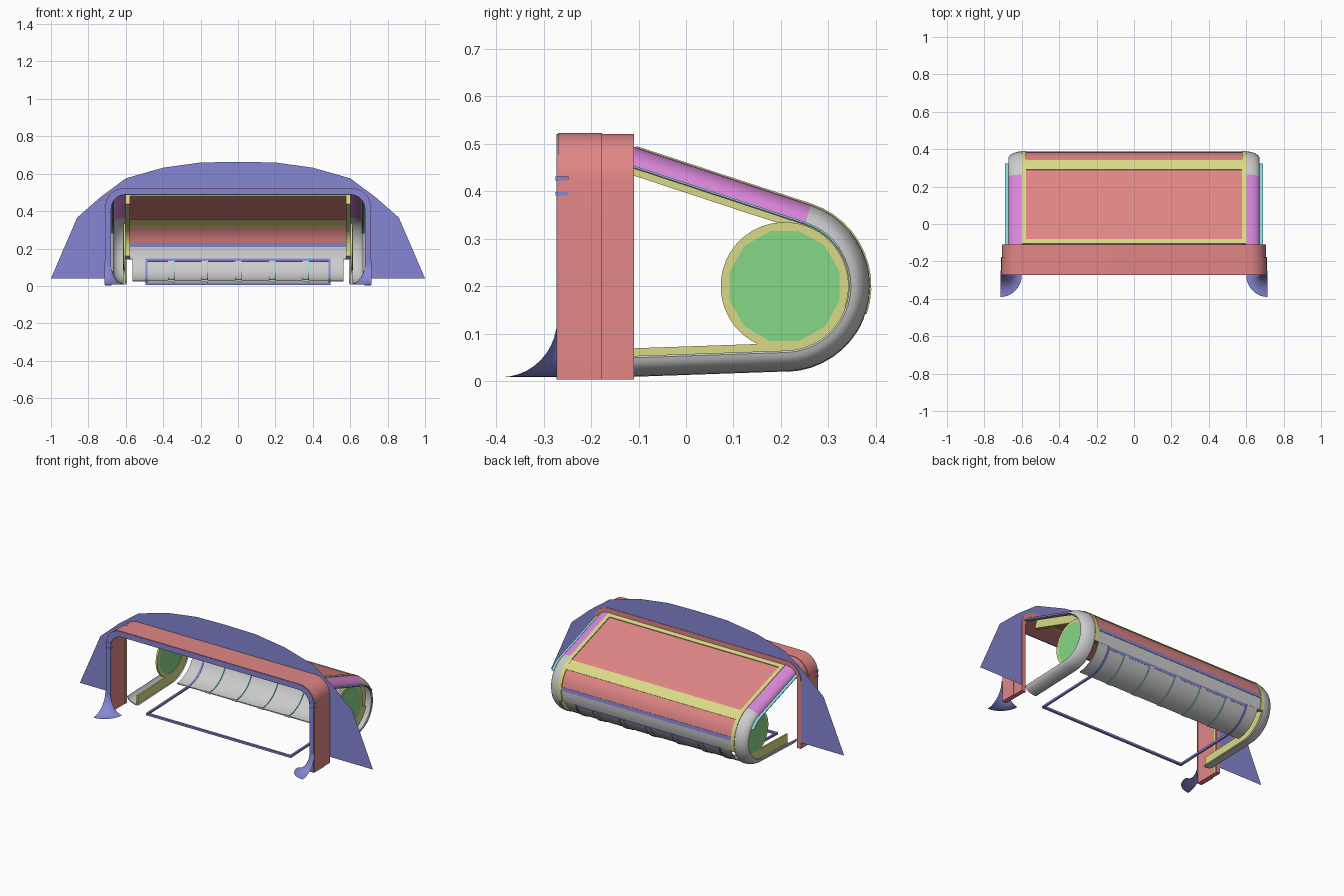
import bpy, math
from math import sin, cos, radians, pi

if "Cube" in bpy.data.objects:
    bpy.data.objects.remove(bpy.data.objects["Cube"])

COL = {'red': (.76, .24, .24), 'blue': (.24, .24, .66), 'yellow': (.70, .70, .24),
       'magenta': (.70, .24, .70), 'green': (.24, .68, .24), 'cyan': (.24, .70, .70)}


def make(name, verts, faces, col=None, smooth=False):
    me = bpy.data.meshes.new(name)
    me.from_pydata(verts, [], faces)
    ob = bpy.data.objects.new(name, me)
    bpy.context.collection.objects.link(ob)
    if col:
        m = bpy.data.materials.get(col) or bpy.data.materials.new(col)
        m.diffuse_color = (*COL[col], 1)
        m.use_nodes = True
        m.node_tree.nodes["Principled BSDF"].inputs["Base Color"].default_value = m.diffuse_color
        me.materials.append(m)
    bpy.context.view_layer.objects.active = ob
    ob.select_set(True)
    bpy.ops.object.mode_set(mode='EDIT')
    bpy.ops.mesh.select_all(action='SELECT')
    bpy.ops.mesh.normals_make_consistent(inside=False)
    bpy.ops.object.mode_set(mode='OBJECT')
    if smooth:
        bpy.ops.object.shade_smooth_by_angle(angle=radians(35))
    ob.select_set(False)
    return ob


def mirror(ob):
    ob.modifiers.new('mirror', 'MIRROR')
    return ob


def loft(name, rows, col=None, closed=True, caps=True, smooth=True):
    n, verts = len(rows[0]), [p for r in rows for p in r]
    faces = [(i*n+j, i*n+(j+1) % n, (i+1)*n+(j+1) % n, (i+1)*n+j)
             for i in range(len(rows)-1) for j in range(n if closed else n-1)]
    if closed and caps:
        faces += [tuple(range(n)), tuple(range((len(rows)-1)*n, len(rows)*n))]
    return make(name, verts, faces, col, smooth)


def box(name, x0, x1, y0, y1, z0, z1, col=None):
    q = lambda y: [(x0, y, z0), (x1, y, z0), (x1, y, z1), (x0, y, z1)]
    return loft(name, [q(y0), q(y1)], col, smooth=False)


# Side path of the shell: sloping roof, round back, nearly flat floor
CY, CZ, R, TOP, BOT = .208, .2, .18, 71.8, -88


def path(a0, a1, top=None, bot=None):
    def on(a):
        n = (cos(radians(a)), sin(radians(a)))
        return (CY+R*n[0], CZ+R*n[1]), n
    steps = max(1, round(abs(a1-a0)/8))
    out = [on(a0+(a1-a0)*i/steps) for i in range(steps+1)] if a0 != a1 else [on(a0)]
    if top is not None:
        (y, z), n = on(TOP)
        out.insert(0, ((top, z+(y-top)*n[0]/n[1]), n))
    if bot is not None:
        (y, z), n = on(BOT)
        out.append(((bot, z+(y-bot)*n[0]/n[1]), n))
    return out


def sweep(name, pts, prof, col=None, closed=True):
    # prof holds (x, inset from the path)
    return loft(name, [[(x, p[0]-n[0]*d, p[1]-n[1]*d) for x, d in prof] for p, n in pts],
                col, closed)


def strip(name, pts, x0, x1, d0, d1, col=None):
    return sweep(name, pts, [(x0, d0), (x1, d0), (x1, d1), (x0, d1)], col)


# Shell panels across the width
strip('roof_panel', path(TOP, TOP, top=-.11), -.58, .58, .002, .010, 'red')
strip('roof_front_trim', path(TOP, TOP, top=-.105)[:1] + path(TOP, TOP, top=-.08)[:1],
      -.58, .58, -.003, .012, 'yellow')
strip('upper_back_trim', path(TOP-9, 43), -.58, .58, -.002, .012, 'yellow')
strip('roof_rear_panel', path(TOP, TOP-9), -.58, .58, .002, .010, 'red')
strip('back_panel', path(43, 10), -.59, .59, .002, .010, 'red')
strip('back_stripe', path(10, 3), -.59, .59, 0, .012, 'blue')
strip('back_lower_panel', path(3, -19), -.60, .60, .002, .010)
strip('drum_panel', path(-19, BOT), -.565, .565, .004, .010)

# Ribs and floor loop
for i in range(-2, 3):
    strip('drum_rib', path(-22, BOT), i*.18-.015, i*.18+.015, .001, .013)
    strip('drum_clip', path(-22, BOT), i*.18+.015, i*.18+.02, -.001, .015, 'cyan')
mirror(strip('floor_loop_side', path(-19, BOT, bot=-.19), .483, .495, 0, .012, 'blue'))
strip('floor_loop_rear', path(-19, -24), -.483, .483, .002, .014, 'blue')
box('floor_loop_front', -.495, .495, -.192, -.178, .006, .018, 'blue')

# Rounded side rails with an outer flange
rail = [(.60+.072*sin(i*pi/12), .04*(1-cos(i*pi/12))) for i in range(7)]
rail += [(x-.006 if i else x-.004, d+.004) for i, (x, d) in enumerate(reversed(rail))]
mirror(sweep('roof_side_rail', path(TOP, TOP, top=-.12), rail, 'magenta'))
mirror(sweep('lower_side_rail', path(TOP, BOT, bot=-.12), rail))
mirror(strip('roof_flange', path(TOP, 35, top=-.11), .664, .69, .038, .042, 'cyan'))

# Yellow edge linings
mirror(strip('upper_lining', path(TOP, -19, top=-.105), .578, .602, -.003, .058, 'yellow'))
mirror(strip('lower_lining', path(-19, BOT, bot=-.115), .602, .612, .004, .06, 'yellow'))

# End discs with rings
def circle(x, r, n):
    return [(x, CY+r*cos(2*pi*(i+.5)/n), CZ+r*sin(2*pi*(i+.5)/n)) for i in range(n)]


mirror(loft('end_disc', [circle(.604, .12, 12), circle(.616, .12, 12)], 'green', smooth=False))
mirror(loft('end_ring', [circle(.602, .115, 40), circle(.602, .135, 40), circle(.613, .135, 40),
                         circle(.613, .115, 40), circle(.602, .115, 40)], 'yellow', caps=False))


# Entrance arch
def outline(w, h, r, z0=.003):
    arc = [(w-r+r*cos(i*pi/16), h-r+r*sin(i*pi/16)) for i in range(9)]
    half = [(w, z0)] + arc
    return half + [(-x, z) for x, z in reversed(half)]


def arch(name, wo, ho, wi, hi, y0, y1, col, z0=.003):
    rows = [[(a, y0, b), (a, y1, b), (c, y1, d), (c, y0, d)]
            for (a, b), (c, d) in zip(outline(wo, ho, .1, z0), outline(wi, hi, .075, z0))]
    return loft(name, rows, col)


arch('arch_front_band', .71, .523, .68, .49, -.27, -.177, 'red')
arch('arch_rear_band', .706, .521, .68, .49, -.177, -.11, 'red')
arch('arch_front_trim', .708, .521, .678, .488, -.273, -.268, 'blue')
arch('arch_inner_trim', .69, .50, .677, .487, -.128, -.115, 'yellow')
for z in (.395, .427):
    mirror(box('arch_clip', .678, .713, -.275, -.248, z-.004, z+.004, 'blue'))

# Large wall sheet around the arch
half = [(1, .04), (.86, .365), (.735, .475), (.6, .575), (.4, .632), (.2, .66)]
outer = half + [(0, .663)] + [(-x, z) for x, z in reversed(half)]
loop = outer + outline(.69, .505, .085, .04)[::-1]
make('wall_sheet', [(x, -.113, z) for x, z in loop], [tuple(range(len(loop)))], 'blue')

# Flared feet
rows = []
for i in range(11):
    a = i*pi/20
    f = 1-cos(a)
    rows.append([(.714-(.034+.08*f)*sin(j*pi/20), -.272-.118*f*cos(j*pi/20),
                  .008+.122*(1-sin(a))) for j in range(11)])
mirror(loft('flared_foot', rows, 'blue', closed=False))
